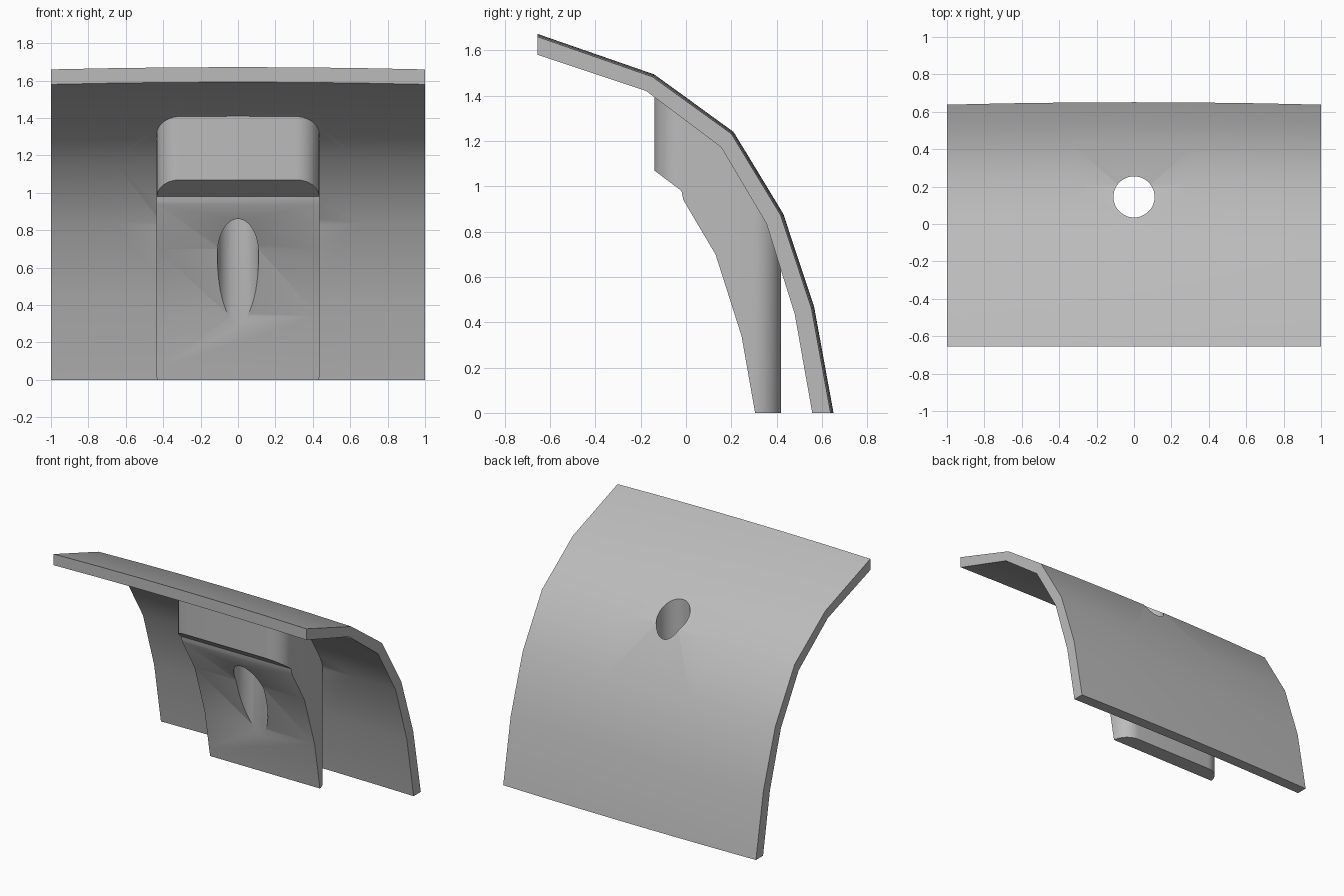
import bpy, bmesh, math

cube = bpy.data.objects.get("Cube")
if cube:
    bpy.data.objects.remove(cube, do_unlink=True)

grey = bpy.data.materials.new("plain_grey")
grey.use_nodes = True
grey.diffuse_color = (0.5, 0.5, 0.5, 1)
grey.node_tree.nodes["Principled BSDF"].inputs["Base Color"].default_value = (0.5, 0.5, 0.5, 1)


def loft(name, rings):
    """Solid skinned through equal-length rings of points, capped at both ends."""
    bm = bmesh.new()
    loops = [[bm.verts.new(p) for p in ring] for ring in rings]
    n = len(loops[0])
    for a, b in zip(loops, loops[1:]):
        for i in range(n):
            j = (i + 1) % n
            bm.faces.new((a[i], a[j], b[j], b[i]))
    bm.faces.new(loops[0])
    bm.faces.new(loops[-1])
    bmesh.ops.recalc_face_normals(bm, faces=bm.faces)
    mesh = bpy.data.meshes.new(name)
    bm.to_mesh(mesh)
    bm.free()
    mesh.materials.append(grey)
    obj = bpy.data.objects.new(name, mesh)
    bpy.context.collection.objects.link(obj)
    return obj


def combine(obj, other, operation):
    """Apply a boolean and discard the helper."""
    bpy.ops.object.select_all(action='DESELECT')
    bpy.context.view_layer.objects.active = obj
    obj.select_set(True)
    mod = obj.modifiers.new("boolean", 'BOOLEAN')
    mod.operation, mod.solver, mod.object = operation, 'EXACT', other
    bpy.ops.object.modifier_apply(modifier=mod.name)
    bpy.data.objects.remove(other, do_unlink=True)


# Curved panel: side profile swept across the width with a slight crown
outer = [(-0.655, 1.66), (-0.148, 1.483), (0.20, 1.232),
         (0.418, 0.872), (0.553, 0.464), (0.638, 0)]
inner = [(-0.655, 1.58), (-0.175, 1.42), (0.155, 1.172),
         (0.355, 0.835), (0.48, 0.435), (0.557, 0)]


def panel_ring(x):
    crown = 0.013 * (1 - x * x)
    ring = []
    for side, order in ((outer, 1), (inner, -1)):
        pts = []
        for i, (y, z) in enumerate(side):
            turn = math.radians(70 - 14 * i)
            pts.append((x, y + crown * math.cos(turn) * (i > 0),
                        z + crown * math.sin(turn) * (i < 5)))
        ring += pts[::order]
    return ring


panel = loft("curved_bracket", [panel_ring(i / 3) for i in range(-3, 4)])

# Mounting block: stepped side profile trimmed by a rounded plan outline
block_side = [(-0.3, 1.485), (-0.14, 1.45), (0.18, 1.21), (0.385, 0.86), (0.45, 0.65),
              (0.45, 0), (0.305, 0), (0.245, 0.34), (0.13, 0.70), (-0.012, 0.94),
              (-0.02, 0.98), (-0.14, 1.07), (-0.3, 1.19)]
block = loft("mounting_block", [[(x, y, z) for y, z in block_side] for x in (-0.5, 0.5)])

radius, steps = 0.125, 10
outline = []
for corner, (cx, cy) in enumerate(((0.31, 0.295), (-0.31, 0.295), (-0.31, -0.015), (0.31, -0.015))):
    for k in range(steps + 1):
        a = math.pi / 2 * (corner + k / steps)
        outline.append((cx + radius * math.cos(a), cy + radius * math.sin(a)))
trim = loft("plan_trim", [[(x, y, z) for x, y in outline] for z in (-0.2, 2)])
combine(block, trim, 'INTERSECT')
combine(panel, block, 'UNION')

# Vertical bolt hole through panel and block
circle = [(0.11 * math.cos(math.tau * i / 48), 0.145 + 0.11 * math.sin(math.tau * i / 48))
          for i in range(48)]
hole = loft("bolt_hole", [[(x, y, z) for x, y in circle] for z in (-0.2, 2)])
combine(panel, hole, 'DIFFERENCE')

bpy.ops.object.shade_smooth_by_angle(angle=math.radians(30))
